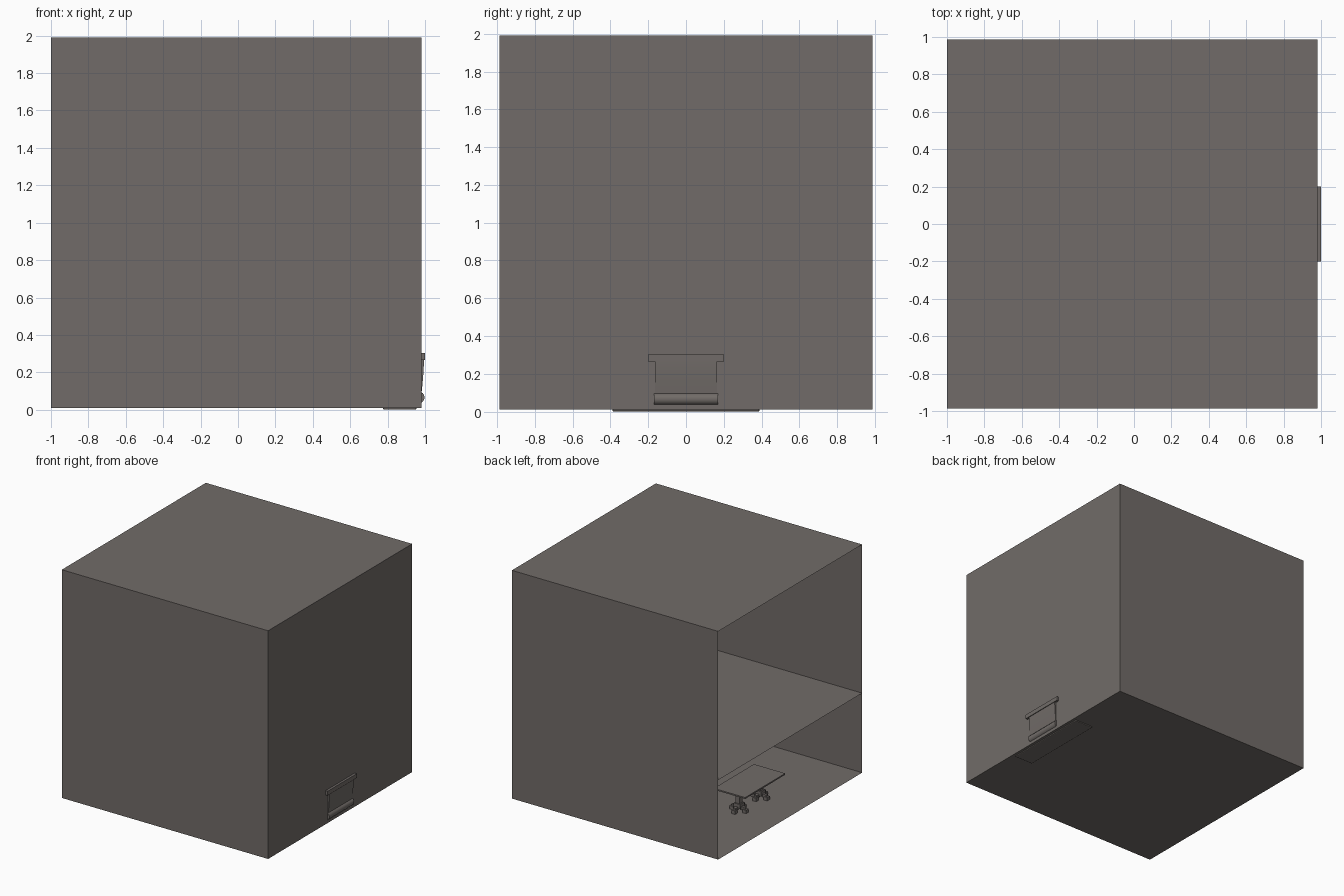
import bpy, bmesh, math
from mathutils import Matrix, Vector

if "Cube" in bpy.data.objects:
    bpy.data.objects.remove(bpy.data.objects["Cube"])

grey = bpy.data.materials.new("warm grey")
grey.diffuse_color = (0.165, 0.148, 0.138, 1)
grey.use_nodes = True
grey.node_tree.nodes["Principled BSDF"].inputs["Base Color"].default_value = grey.diffuse_color


def finish(name, bm):
    me = bpy.data.meshes.new(name)
    bm.to_mesh(me)
    bm.free()
    me.materials.append(grey)
    ob = bpy.data.objects.new(name, me)
    bpy.context.collection.objects.link(ob)
    return ob


def add_box(bm, lo, hi, turn=None):
    lo, hi = Vector(lo), Vector(hi)
    m = Matrix.Translation((lo + hi) / 2) @ Matrix.Diagonal((*(hi - lo), 1))
    bmesh.ops.create_cube(bm, size=1, matrix=(turn @ m) if turn else m)


def box(name, lo, hi, bevel=0):
    bm = bmesh.new()
    add_box(bm, lo, hi)
    if bevel:
        bmesh.ops.bevel(bm, geom=bm.edges[:], offset=bevel, segments=2,
                        affect='EDGES', profile=0.5)
    return finish(name, bm)


def extrude_y(name, pts, y0, y1):
    bm = bmesh.new()
    f = bm.faces.new([bm.verts.new((x, y0, z)) for x, z in pts])
    r = bmesh.ops.extrude_face_region(bm, geom=[f], use_keep_orig=True)
    bmesh.ops.translate(bm, vec=(0, y1 - y0, 0),
                        verts=[v for v in r["geom"] if isinstance(v, bmesh.types.BMVert)])
    bmesh.ops.recalc_face_normals(bm, faces=bm.faces[:])
    return finish(name, bm)


X0, X1, Y, Z0, Z1 = -1.0, 0.98, 0.987, 0.01, 1.99

# thin-walled room, open on the left side
bm = bmesh.new()
add_box(bm, (X0, -Y, Z0), (X1, Y, Z1))
bm.normal_update()
bmesh.ops.delete(bm, geom=[f for f in bm.faces if f.normal.x < -0.9], context='FACES_ONLY')
finish("room_shell", bm)

# upper floor
bm = bmesh.new()
bmesh.ops.create_grid(bm, x_segments=1, y_segments=1, size=0.5,
                      matrix=Matrix.Translation(((X0 + X1) / 2, 0, 0.70))
                      @ Matrix.Diagonal((X1 - X0, 2 * Y, 1, 1)))
finish("upper_floor", bm)

# table near the open side
TX = -0.61
box("table_top", (TX - 0.15, -0.275, 0.20), (TX + 0.15, 0.275, 0.212))
for side, y in (("front", -0.145), ("back", 0.145)):
    bm = bmesh.new()
    add_box(bm, (TX - 0.03, y - 0.03, 0.18), (TX + 0.03, y + 0.03, 0.20))
    add_box(bm, (TX - 0.02, y - 0.02, 0.05), (TX + 0.02, y + 0.02, 0.18))
    add_box(bm, (TX - 0.03, y - 0.03, 0.04), (TX + 0.03, y + 0.03, 0.08))
    # four splayed feet
    for i in range(4):
        t = Matrix.Translation((TX, y, 0)) @ Matrix.Rotation(i * math.pi / 2, 4, 'Z')
        add_box(bm, (0.02, -0.012, 0.03), (0.065, 0.012, 0.055), t)
        add_box(bm, (0.045, -0.018, 0.01), (0.08, 0.018, 0.04), t)
    finish("table_pedestal_" + side, bm)

# base plate showing slightly under the floor
box("base_plate", (0.775, -0.39, 0.0), (0.955, 0.39, 0.024), 0.008)

# curved back panel poking through the right wall
curve = [(0.982 + 0.012 * math.sin(t * math.pi / 2), 0.095 + 0.18 * t)
         for t in [i / 10 for i in range(11)]]
panel = extrude_y("back_panel", curve + [(0.955, 0.275), (0.955, 0.095)], -0.165, 0.165)
roll = extrude_y("bottom_roll",
                 [(0.965 + 0.032 * math.cos(a), 0.066 + 0.032 * math.sin(a))
                  for a in [i * math.tau / 24 for i in range(24)]], -0.17, 0.17)
box("top_rail", (0.95, -0.2, 0.265), (1.0, 0.2, 0.302))

for ob in (panel, roll):
    bpy.context.view_layer.objects.active = ob
    bpy.ops.object.select_all(action='DESELECT')
    ob.select_set(True)
    bpy.ops.object.shade_smooth_by_angle()
